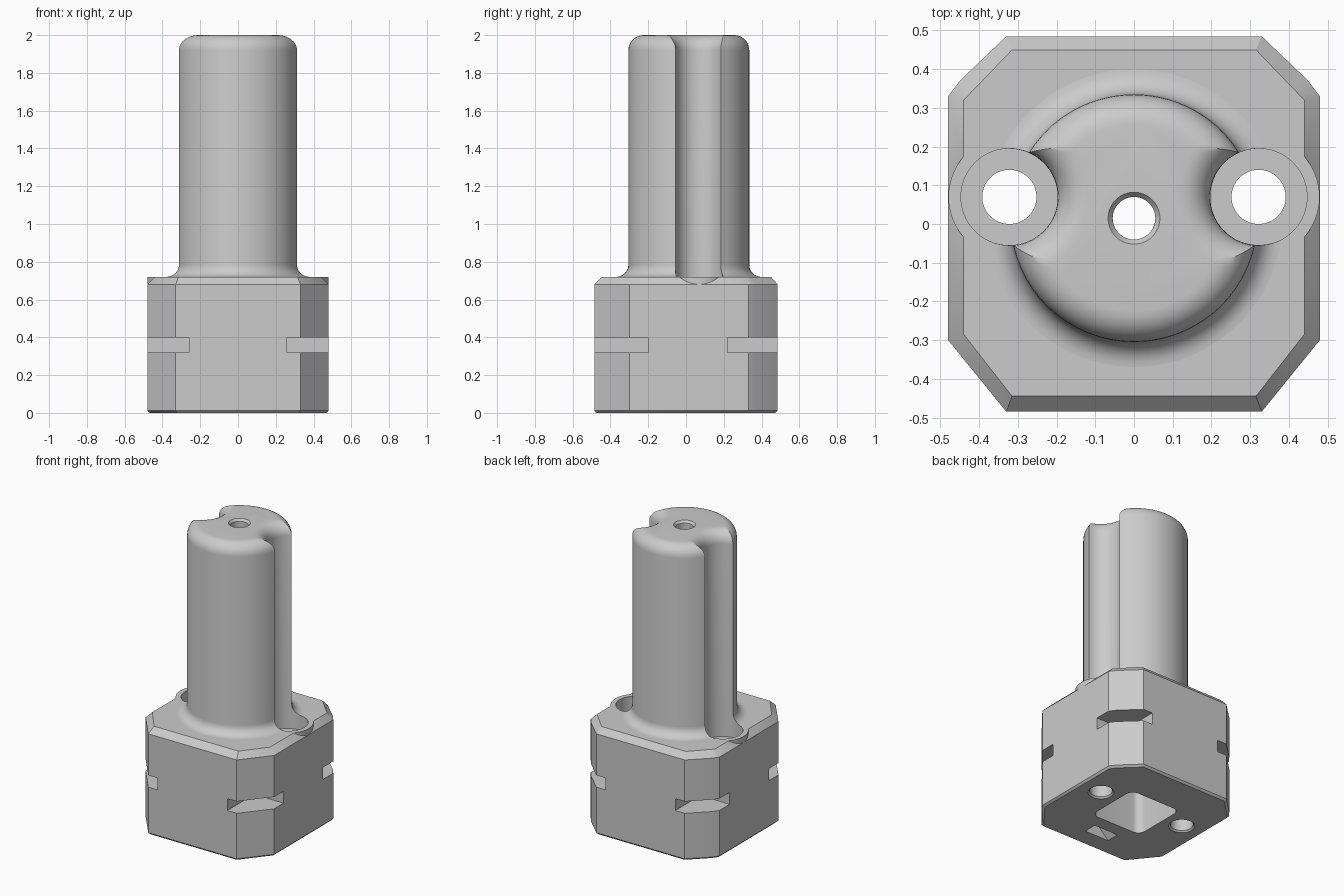
import bpy, bmesh
from math import sin, cos, pi, acos, atan2, hypot

cube = bpy.data.objects.get("Cube")
if cube:
    bpy.data.objects.remove(cube, do_unlink=True)

grey = bpy.data.materials.new("plain grey")
grey.use_nodes = True
grey.diffuse_color = (0.6, 0.6, 0.6, 1)
for node in grey.node_tree.nodes:
    if node.type == 'BSDF_PRINCIPLED':
        node.inputs["Base Color"].default_value = grey.diffuse_color

AXIS_Y = 0.015             # centre of the column
POST_X, POST_Y = 0.322, 0.07   # centre of each side hole


def loft(name, rings):
    """Closed solid through rings of 3D points with equal counts."""
    bm = bmesh.new()
    loops = [[bm.verts.new(p) for p in ring] for ring in rings]
    n = len(loops[0])
    for a, b in zip(loops, loops[1:]):
        for i in range(n):
            j = (i + 1) % n
            bm.faces.new((a[i], a[j], b[j], b[i]))
    bm.faces.new(loops[0][::-1])
    bm.faces.new(loops[-1])
    bmesh.ops.recalc_face_normals(bm, faces=bm.faces)
    mesh = bpy.data.meshes.new(name)
    bm.to_mesh(mesh)
    bm.free()
    mesh.materials.append(grey)
    obj = bpy.data.objects.new(name, mesh)
    bpy.context.collection.objects.link(obj)
    return obj


def level(points, z):
    return [(x, y, z) for x, y in points]


def lathe(name, x, y, steps, n=64):
    """Round solid from (radius, height) steps."""
    turns = [2 * pi * i / n for i in range(n)]
    return loft(name, [[(x + r * cos(t), y + r * sin(t), z) for t in turns]
                       for r, z in steps])


def box(name, x0, x1, y0, y1, z0, z1):
    outline = [(x0, y0), (x1, y0), (x1, y1), (x0, y1)]
    return loft(name, [level(outline, z0), level(outline, z1)])


def combine(target, tool, operation='DIFFERENCE', keep=False):
    mod = target.modifiers.new("combine", 'BOOLEAN')
    mod.operation, mod.solver, mod.object = operation, 'EXACT', tool
    bpy.context.view_layer.objects.active = target
    bpy.ops.object.modifier_apply(modifier=mod.name)
    if not keep:
        bpy.data.objects.remove(tool, do_unlink=True)


def finish(obj):
    bpy.ops.object.select_all(action='DESELECT')
    obj.select_set(True)
    bpy.context.view_layer.objects.active = obj
    bpy.ops.object.shade_smooth_by_angle(angle=pi / 6)


def mirrored(half):
    return half + [(-x, y) for x, y in reversed(half)]


# Base block with clipped corners and bevelled rims
side = mirrored([(0.33, -0.485), (0.48, -0.30), (0.48, 0.33), (0.45, 0.37), (0.33, 0.485)])
rim = mirrored([(0.315, -0.445), (0.44, -0.285), (0.44, 0.32), (0.42, 0.341), (0.315, 0.45)])
sole = [(x * 0.975, y * 0.975) for x, y in side]
base = loft("base_block", [level(sole, 0), level(side, 0.013),
                           level(side, 0.68), level(rim, 0.72)])

# Round bosses, their pockets and through holes
for s in (-1, 1):
    combine(base, lathe("boss", s * POST_X, POST_Y, [(0.1575, 0.5), (0.1575, 0.72)]), 'UNION')
for s in (-1, 1):
    combine(base, lathe("pocket", s * POST_X, POST_Y, [(0.125, 0.62), (0.125, 0.8)]))
    combine(base, lathe("side_hole", s * POST_X, POST_Y,
                        [(0.09, -0.01), (0.07, 0.01), (0.07, 0.7)]))
    # Slots across the corners
    x0, x1 = sorted((s * 0.26, s * 0.6))
    for y0, y1 in ((-0.6, -0.2), (0.22, 0.6)):
        combine(base, box("corner_slot", x0, x1, y0, y1, 0.32, 0.40))

# Rounded square recess and V notch underneath
recess = []
for k, (sx, sy) in enumerate(((1, 1), (-1, 1), (-1, -1), (1, -1))):
    for i in range(9):
        t = (k + i / 8) * pi / 2
        recess.append((sx * 0.14 + 0.05 * cos(t), AXIS_Y + sy * 0.14 + 0.05 * sin(t)))
combine(base, loft("recess", [level(recess, -0.05), level(recess, 0.5)]))
combine(base, loft("notch", [[(-0.1, y, -0.01), (0.1, y, -0.01), (0, y, 0.09)]
                             for y in (-0.355, -0.265)]))


# Column section: a circle bitten by a round groove on each side
def section(R, r, n=28):
    dy = POST_Y - AXIS_Y
    D, phi = hypot(POST_X, dy), atan2(dy, POST_X)
    alpha = acos((D * D + R * R - r * r) / (2 * D * R))
    beta = acos((D * D + r * r - R * R) / (2 * D * r))
    arcs = [(0, AXIS_Y, R, phi + alpha, pi - phi - alpha),
            (-POST_X, POST_Y, r, 2 * pi - phi + beta, 2 * pi - phi - beta),
            (0, AXIS_Y, R, pi - phi + alpha, 2 * pi + phi - alpha),
            (POST_X, POST_Y, r, phi + pi + beta, phi + pi - beta)]
    return [(cx + q * cos(a + (b - a) * i / n), cy + q * sin(a + (b - a) * i / n))
            for cx, cy, q, a, b in arcs for i in range(n)]


# Column with a flared foot and a rounded top
rings = []
FLARE, ROUND = 0.065, 0.08
turns = [i / 8 * pi / 2 for i in range(9)]
for t in turns:
    rings.append(level(section(0.32 + FLARE * (1 - sin(t)), 0.125),
                       0.72 + FLARE * (1 - cos(t))))
for t in turns:
    d = ROUND * (1 - cos(t))
    rings.append(level(section(0.32 - d, 0.125 + d), 2 - ROUND + ROUND * sin(t)))
column = loft("grooved_column", rings)

# Bore through column and base
bore = lathe("bore", 0, AXIS_Y, [(0.055, 0.4), (0.055, 1.985), (0.067, 2.0), (0.067, 2.1)])
combine(base, bore, keep=True)
combine(column, bore)

finish(base)
finish(column)
